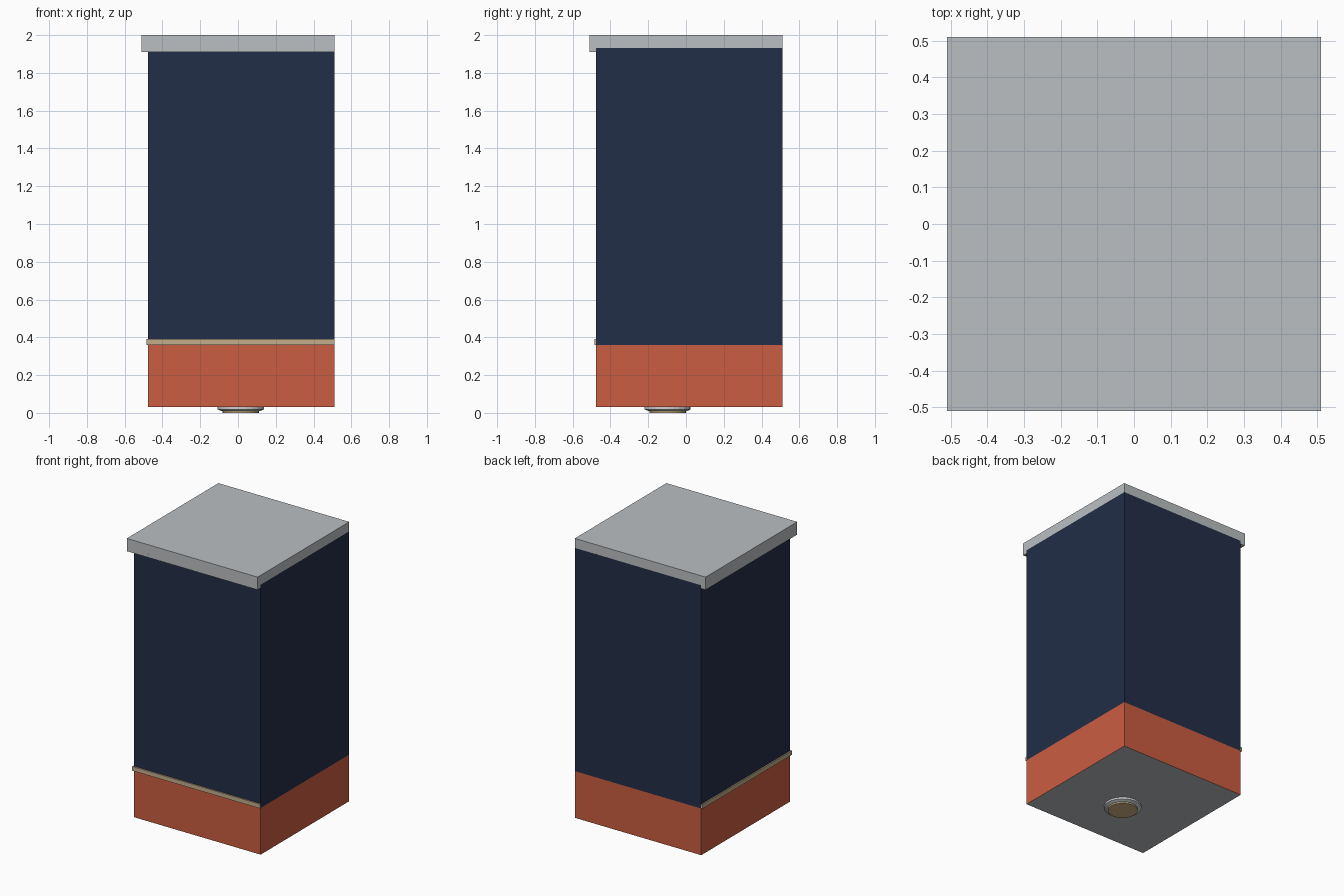
import bpy, bmesh, math

if "Cube" in bpy.data.objects:
    bpy.data.objects.remove(bpy.data.objects["Cube"])


def srgb(r, g, b):
    f = lambda c: c / 12.92 if c <= 0.04045 else ((c + 0.055) / 1.055) ** 2.4
    return (f(r / 255), f(g / 255), f(b / 255), 1)


def material(name, *rgb):
    m = bpy.data.materials.new(name)
    m.diffuse_color = srgb(*rgb)
    m.use_nodes = True
    m.node_tree.nodes["Principled BSDF"].inputs["Base Color"].default_value = m.diffuse_color
    return m


GREY = material("light grey", 187, 191, 193)
NAVY = material("navy", 34, 46, 71)
RED = material("brick red", 202, 93, 65)
TAN = material("tan", 196, 174, 140)
WARM = material("warm lamp", 208, 182, 130)
SILVER = material("pale silver", 205, 208, 210)

E = 0.51     # flush right and back faces, and cap overhang
W = -0.476   # front and left wall faces


def prism(name, pts, z0, z1, mats):
    """Extrude a plan outline between two heights."""
    bm = bmesh.new()
    face = bm.faces.new([bm.verts.new((x, y, z0)) for x, y in pts])
    ext = bmesh.ops.extrude_face_region(bm, geom=[face])
    for v in ext["geom"]:
        if isinstance(v, bmesh.types.BMVert):
            v.co.z = z1
    bmesh.ops.recalc_face_normals(bm, faces=bm.faces)
    me = bpy.data.meshes.new(name)
    bm.to_mesh(me)
    bm.free()
    for m in mats:
        me.materials.append(m)
    ob = bpy.data.objects.new(name, me)
    bpy.context.collection.objects.link(ob)
    return ob


def square(lo):
    return [(lo, lo), (E, lo), (E, E), (lo, E)]


def corner_strip(out):
    """L-shaped plan along the front and left walls."""
    return [(out, out), (E, out), (E, W), (W, W), (W, E), (out, E)]


def lathe(name, profile, centre, mat, n=24):
    """Spin an (r, z) profile, closing both ends with flat caps."""
    bm = bmesh.new()
    rings = [[bm.verts.new((centre[0] + r * math.cos(2 * math.pi * i / n),
                            centre[1] + r * math.sin(2 * math.pi * i / n), z))
              for i in range(n)] for r, z in profile]
    for a, b in zip(rings, rings[1:]):
        for i in range(n):
            j = (i + 1) % n
            bm.faces.new((a[i], a[j], b[j], b[i]))
    bm.faces.new(rings[0])
    bm.faces.new(rings[-1])
    bmesh.ops.recalc_face_normals(bm, faces=bm.faces)
    me = bpy.data.meshes.new(name)
    bm.to_mesh(me)
    bm.free()
    me.materials.append(mat)
    ob = bpy.data.objects.new(name, me)
    bpy.context.collection.objects.link(ob)
    return ob


# Base course: red sides with a grey soffit underneath
base = prism("base_course", square(W), 0.031, 0.36, [RED, GREY])
for p in base.data.polygons:
    p.material_index = 1 if p.normal.z < -0.5 else 0

# Main wall, top slab and the lip hanging over front and left
prism("main_wall", square(W), 0.36, 1.933, [NAVY])
prism("cap_slab", square(-E), 1.933, 2.0, [GREY])
prism("cap_lip", corner_strip(-E), 1.91, 1.933, [GREY])

# Thin trim band on front and left
prism("trim_band", corner_strip(-0.485), 0.36, 0.39, [TAN])

# Round downlight under the soffit
C = (0.0145, -0.097)
lathe("lamp_ring", [(0.122, 0.031), (0.122, 0.018), (0.102, 0.010)], C, SILVER)
lathe("lamp_lens", [(0.097, 0.012), (0.097, 0.0)], C, WARM)
